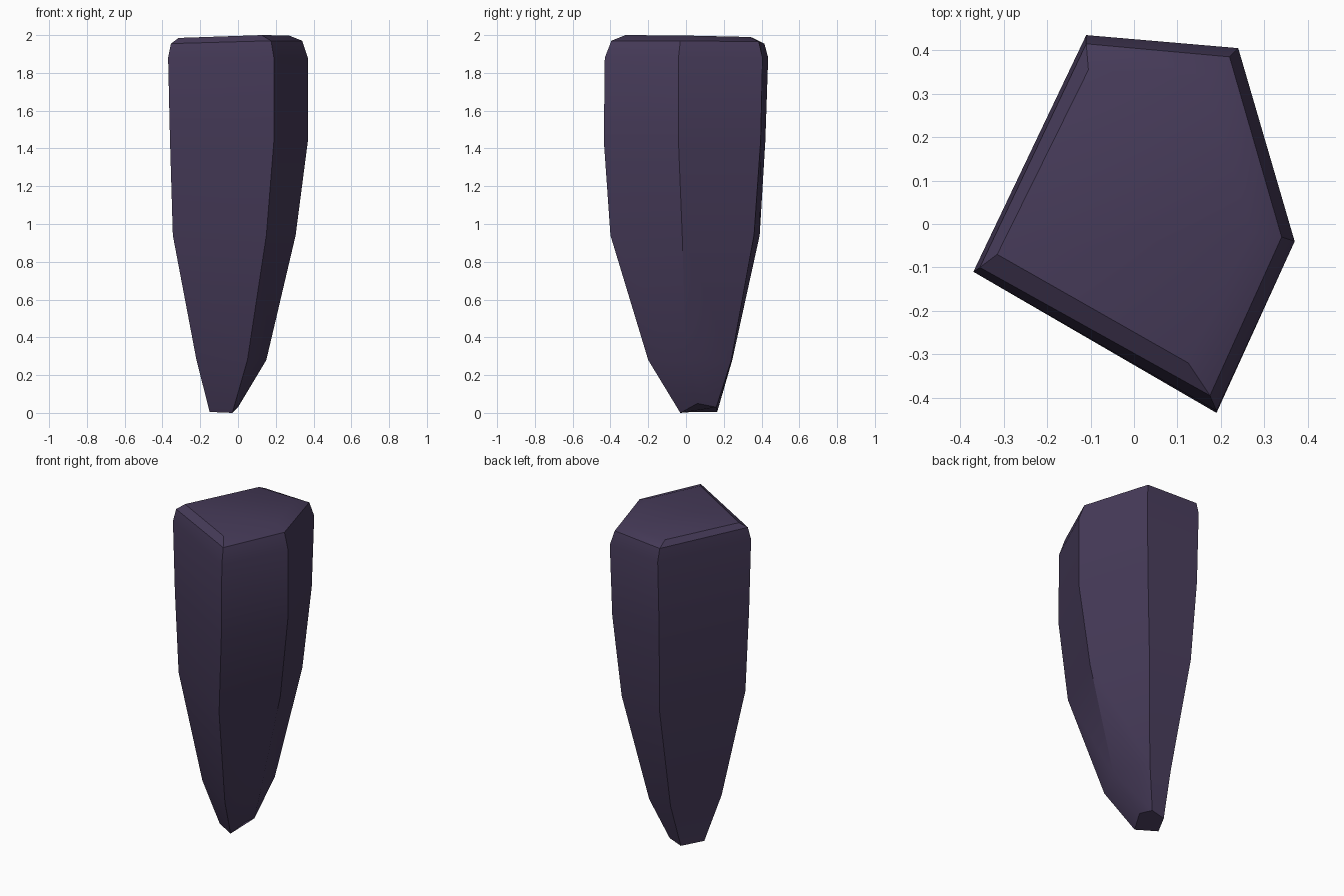
import bpy
import bmesh
import math

# Remove the default cube
default_cube = bpy.data.objects.get("Cube")
if default_cube:
    bpy.data.objects.remove(default_cube, do_unlink=True)


def make_material(name, colour):
    material = bpy.data.materials.new(name)
    material.use_nodes = True
    material.diffuse_color = colour
    shader = next(n for n in material.node_tree.nodes if n.type == 'BSDF_PRINCIPLED')
    shader.inputs["Base Color"].default_value = colour
    shader.inputs["Roughness"].default_value = 0.8
    return material


def loft(name, sections, material):
    """Join stacked cross-sections into a closed solid."""
    bm = bmesh.new()
    rings = []
    for heights, outline in sections:
        ring = [bm.verts.new((x, y, z)) for (x, y), z in zip(outline, heights)]
        rings.append(ring)
    for lower, upper in zip(rings, rings[1:]):
        count = len(lower)
        for i in range(count):
            j = (i + 1) % count
            bm.faces.new((lower[i], lower[j], upper[j], upper[i]))
    bm.faces.new(rings[0])
    bm.faces.new(rings[-1])
    bmesh.ops.recalc_face_normals(bm, faces=bm.faces)
    mesh = bpy.data.meshes.new(name)
    bm.to_mesh(mesh)
    bm.free()
    mesh.materials.append(material)
    shard = bpy.data.objects.new(name, mesh)
    bpy.context.collection.objects.link(shard)
    return shard


def level(z):
    return [z] * 5


# Five-sided sections: back right, back left, left, front, right corner
shoulder = [(-.11, .435), (.24, .405), (.37, -.04), (.19, -.43), (-.37, -.11)]
belly = [(-.11, .42), (.23, .395), (.37, -.04), (.19, -.435), (-.36, -.105)]
waist = [(-.09, .39), (.19, .36), (.305, -.02), (.15, -.4), (-.345, -.09)]
taper = [(-.065, .245), (.085, .24), (.15, 0), (.05, -.2), (-.22, -.035)]
tip = [(-.08, .165), (0, .16), (.01, .06), (-.03, -.03), (-.15, .035)]

# Chamfered cap, tilted slightly toward the front
rim = [(-.11, .415), (.22, .385), (.34, -.03), (.175, -.395), (-.355, -.1)]
crown = [(-.105, .355), (.165, .34), (.27, -.02), (.125, -.32), (-.315, -.07)]

stone = make_material("dark purple stone", (.061, .043, .099, 1))
shard = loft("stone_shard", [
    ([.005, .03, .05, 0, .005], tip),
    (level(.28), taper),
    (level(.94), waist),
    (level(1.44), belly),
    (level(1.88), shoulder),
    ([1.955, 1.965, 1.97, 1.97, 1.955], rim),
    ([1.985, 1.99, 1.998, 2, 1.985], crown),
], stone)

# Soft faces with crisp corner edges
bpy.ops.object.select_all(action='DESELECT')
shard.select_set(True)
bpy.context.view_layer.objects.active = shard
bpy.ops.object.shade_smooth_by_angle(angle=math.radians(30))
